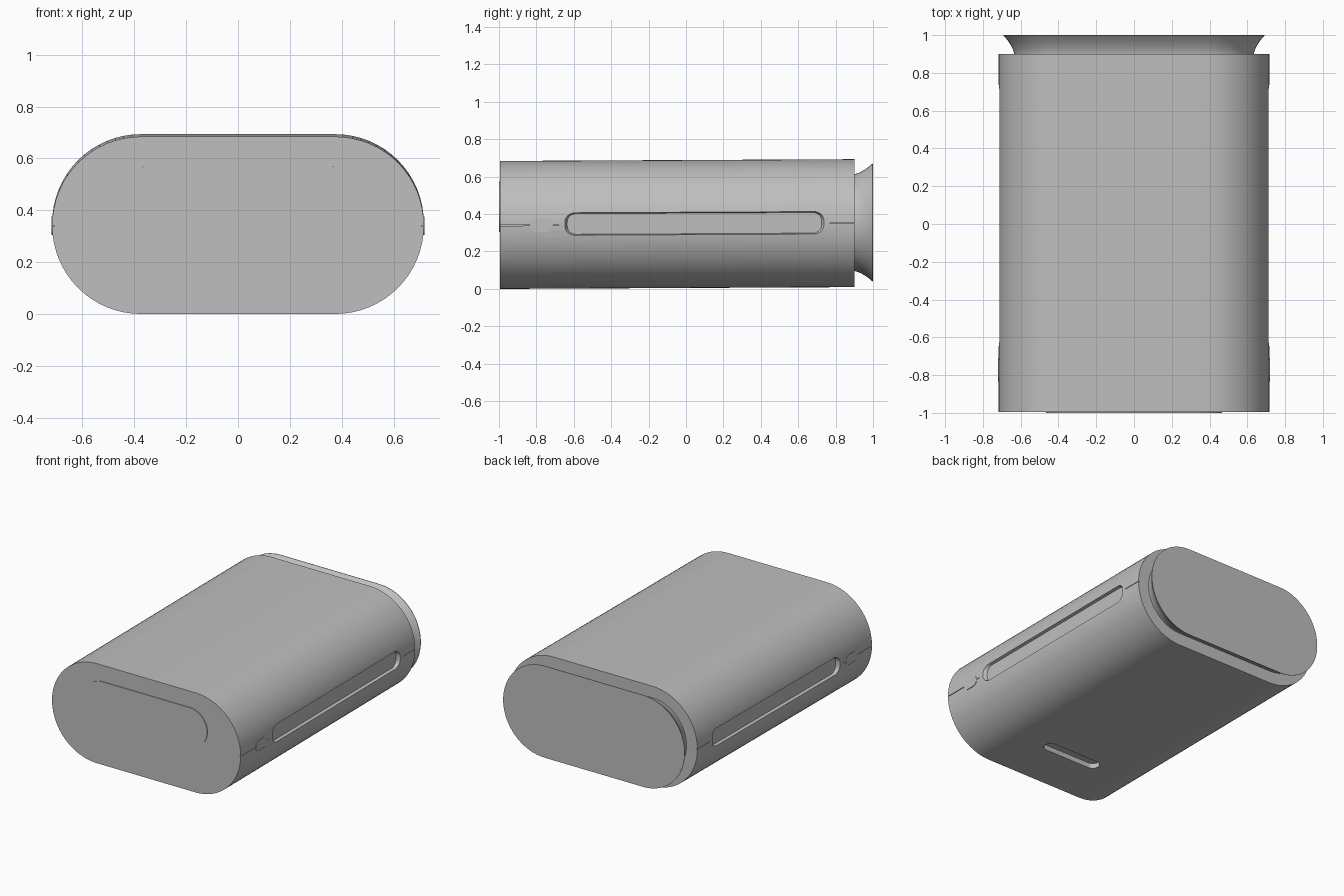
import bpy, bmesh, math
from mathutils import Vector

if "Cube" in bpy.data.objects:
    bpy.data.objects.remove(bpy.data.objects["Cube"], do_unlink=True)

grey = bpy.data.materials.new("plain grey")
grey.use_nodes = True
colour = (0.52, 0.52, 0.52, 1)
grey.diffuse_color = colour
grey.node_tree.nodes["Principled BSDF"].inputs["Base Color"].default_value = colour

MID = 0.347      # height of the centre line
TILT = 0.005     # slight rise towards the back


def outline(half_w, half_h, r, seg):
    """Rounded rectangle as 2D points."""
    pts = []
    for k, (sx, sy) in enumerate(((1, 1), (-1, 1), (-1, -1), (1, -1))):
        for i in range(seg + 1):
            a = math.pi / 2 * (k + i / seg)
            pts.append((sx * (half_w - r) + r * math.cos(a),
                        sy * (half_h - r) + r * math.sin(a)))
    return pts


def loft(name, axis, centre, sections, seg=8):
    """Closed solid through (depth, half_w, half_h, radius) sections along an axis."""
    place = {"x": lambda u, v, d: (d, u, v),
             "y": lambda u, v, d: (u, d, v),
             "z": lambda u, v, d: (u, v, d)}[axis]
    bm = bmesh.new()
    rings = []
    for d, w, h, r in sections:
        rings.append([bm.verts.new(Vector(place(u, v, d)) + Vector(centre))
                      for u, v in outline(w, h, r, seg)])
    for a, b in zip(rings, rings[1:]):
        for i in range(len(a)):
            j = (i + 1) % len(a)
            bm.faces.new((a[i], a[j], b[j], b[i]))
    bm.faces.new(rings[0])
    bm.faces.new(rings[-1])
    bmesh.ops.remove_doubles(bm, verts=bm.verts, dist=1e-5)
    bmesh.ops.recalc_face_normals(bm, faces=bm.faces)
    mesh = bpy.data.meshes.new(name)
    bm.to_mesh(mesh)
    bm.free()
    mesh.materials.append(grey)
    ob = bpy.data.objects.new(name, mesh)
    bpy.context.collection.objects.link(ob)
    return ob


def activate(ob):
    bpy.ops.object.select_all(action="DESELECT")
    ob.select_set(True)
    bpy.context.view_layer.objects.active = ob


def cut(target, cutter):
    cutter.hide_render = True
    mod = target.modifiers.new("cut", "BOOLEAN")
    mod.operation = "DIFFERENCE"
    mod.solver = "EXACT"
    mod.object = cutter
    activate(target)
    bpy.ops.object.modifier_apply(modifier=mod.name)
    bpy.data.objects.remove(cutter, do_unlink=True)


# Main shell with fully rounded sides
R = 0.342
W = 0.717
shell = loft("shell", "y", (0, 0, MID), [(-0.995, W, R, R), (0.9, W, R, R)], seg=16)
parts = [shell]

for side, label in ((1, "left"), (-1, "right")):
    # Long side recess with sloped walls
    cut(shell, loft("recess_cutter", "x", (0, 0.045, MID + 0.003),
                    [(side * 0.692, 0.68, 0.055, 0.045),
                     (side * 0.73, 0.7, 0.065, 0.055)]))
    # Seam lines in front of and behind the recess
    for y0, y1 in ((-1.05, -0.68), (0.77, 0.95)):
        cut(shell, loft("seam_cutter", "x", (0, (y0 + y1) / 2, MID - 0.003 + 0.005 * (y0 > 0)),
                        [(side * 0.708, (y1 - y0) / 2, 0.002, 0.001),
                         (side * 0.75, (y1 - y0) / 2, 0.002, 0.001)], seg=1))
    # Small side button
    parts.append(loft(label + "_button", "x", (0, -0.772, MID - 0.003),
                      [(side * 0.69, 0.062, 0.035, 0.034),
                       (side * 0.719, 0.062, 0.035, 0.034)]))

# Slot in the underside near the front
cut(shell, loft("slot_cutter", "z", (0, -0.62, 0),
                [(-0.05, 0.22, 0.045, 0.044), (0.04, 0.22, 0.045, 0.044)]))

# Slightly raised front panel
parts.append(loft("front_panel", "y", (0, 0, 0.443),
                  [(-1.0, 0.465, 0.135, 0.134), (-0.98, 0.465, 0.135, 0.134)], seg=12))

# Flared cap at the back
flare = []
for i in range(9):
    t = i / 8
    r = 0.258 + 0.057 * t ** 1.7
    flare.append((0.89 + 0.107 * t, 0.375 + r, r, r))
flare.append((1.0, 0.69, 0.315, 0.315))
parts.append(loft("back_cap", "y", (0, 0, MID + 0.003), flare, seg=16))

# Tilt everything slightly and smooth the curved surfaces
for ob in parts:
    for v in ob.data.vertices:
        v.co.z += TILT * v.co.y
    activate(ob)
    bpy.ops.object.shade_smooth_by_angle(angle=math.radians(25))
